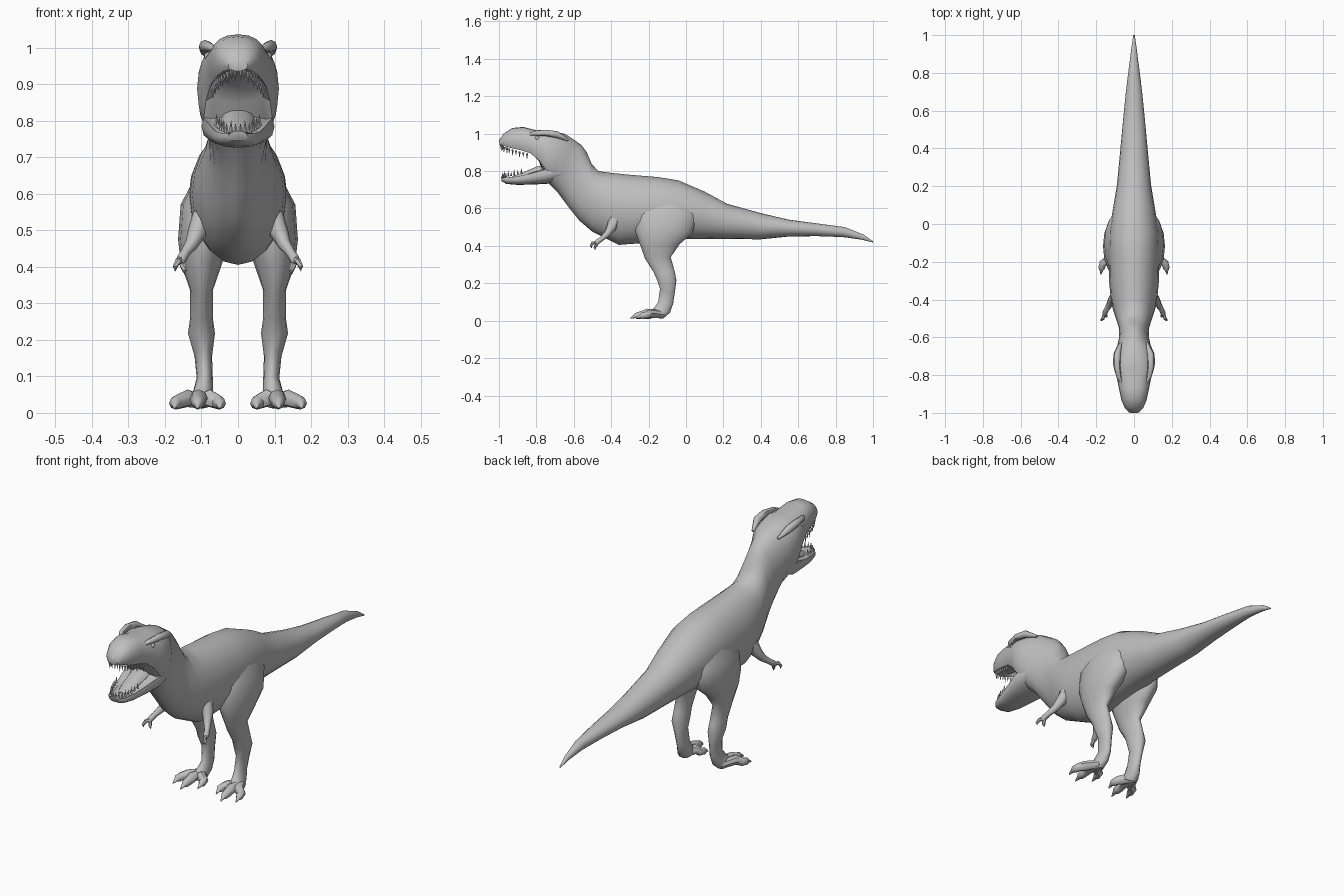
import bpy, bmesh, math
from mathutils import Vector

grey = bpy.data.materials.new("grey_skin")
grey.diffuse_color = (0.52, 0.52, 0.52, 1)


def finish(name, bm, angle=45):
    bmesh.ops.recalc_face_normals(bm, faces=bm.faces)
    me = bpy.data.meshes.new(name)
    bm.to_mesh(me)
    bm.free()
    me.materials.append(grey)
    for p in me.polygons:
        p.use_smooth = True
    me.set_sharp_from_angle(angle=math.radians(angle))
    ob = bpy.data.objects.new(name, me)
    bpy.context.collection.objects.link(ob)
    return ob


def skin(name, rings, angle=45):
    """Join rings of points into a capped tube."""
    bm = bmesh.new()
    vr = [[bm.verts.new(p) for p in r] for r in rings]
    n = len(vr[0])
    for a, b in zip(vr, vr[1:]):
        for i in range(n):
            j = (i + 1) % n
            bm.faces.new((a[i], a[j], b[j], b[i]))
    bm.faces.new(vr[0])
    bm.faces.new(vr[-1][::-1])
    return finish(name, bm, angle)


def loft(name, sections, n=16, cx_sign=1, angle=45):
    """Sections: first y,z / second y,z / half width, centre x, squareness, hollow.
    Hollow > 0 dents the second side, < 0 dents the first side."""
    rings = []
    for s in sections:
        y1, z1, y2, z2, w = s[:5]
        cx, p, hollow = (list(s[5:]) + [0, 1, 0][len(s) - 5:])
        mid = Vector((cx * cx_sign, (y1 + y2) / 2, (z1 + z2) / 2))
        up = Vector((0, (y1 - y2) / 2, (z1 - z2) / 2))
        ring = []
        for i in range(n):
            t = 2 * math.pi * i / n
            c, q = math.cos(t), math.sin(t)
            x = math.copysign(abs(c) ** p, c)
            h = math.copysign(abs(q) ** p, q)
            if hollow * q < 0 and abs(c) < 0.75:
                h += hollow
            ring.append(mid + up * h + Vector((x * w, 0, 0)))
        rings.append(ring)
    return skin(name, rings, angle)


def tube(name, pts, n=8, side=1):
    """Points: x, y, z, radius."""
    P = [Vector((x * side, y, z)) for x, y, z, r in pts]
    rings = []
    for i, c in enumerate(P):
        d = (P[min(i + 1, len(P) - 1)] - P[max(i - 1, 0)]).normalized()
        q = d.to_track_quat('Z', 'Y')
        r = pts[i][3]
        rings.append([c + q @ Vector((r * math.cos(a), r * math.sin(a), 0))
                      for a in (2 * math.pi * k / n for k in range(n))])
    return skin(name, rings)


# tail, trunk, neck, skull and upper jaw in one sweep
tail_to_neck = [
    (1.0, .425, 1.0, .418, .004), (.95, .46, .94, .433, .012),
    (.85, .50, .84, .447, .025), (.7, .52, .7, .452, .043),
    (.55, .54, .55, .45, .058), (.4, .575, .4, .435, .072),
    (.22, .625, .2, .437, .09), (.1, .69, .08, .438, .11),
    (-.04, .75, -.03, .435, .13), (-.15, .768, -.15, .42, .135),
    (-.3, .78, -.3, .41, .132), (-.4, .79, -.36, .405, .125),
    (-.47, .80, -.43, .44, .112), (-.505, .84, -.5, .475, .095),
    (-.53, .90, -.57, .535, .08), (-.56, .94, -.63, .61, .078),
    (-.61, .975, -.69, .69, .09)]
skull = [
    (-.65, 1.0, -.725, .725, .108, 0, .9), (-.72, 1.015, -.755, .76, .112, 0, .85),
    (-.755, 1.02, -.79, .82, .104, 0, .8, .3), (-.80, 1.018, -.84, .87, .09, 0, .8, .4),
    (-.87, 1.036, -.89, .885, .078, 0, .85, .5), (-.93, 1.03, -.94, .90, .066, 0, .85, .5),
    (-.975, 1.0, -.975, .92, .048, 0, .9, .4), (-1.0, .965, -.995, .935, .027)]
loft("body", tail_to_neck + skull, 20)

# lower jaw with a trough, and tongue
loft("lower_jaw", [
    (-.67, .84, -.67, .75, .09), (-.76, .835, -.74, .732, .1, 0, .8, -.3),
    (-.83, .81, -.82, .728, .083, 0, .8, -.6), (-.90, .788, -.90, .726, .066, 0, .8, -.6),
    (-.96, .778, -.96, .731, .048, 0, .85, -.5), (-.99, .772, -.985, .745, .025)], 16)
loft("tongue", [
    (-.72, .84, -.72, .78, .05), (-.80, .825, -.80, .775, .045),
    (-.88, .79, -.88, .755, .036), (-.93, .772, -.93, .75, .018)], 10)


# teeth along both jaws
def teeth(name, path, length, count):
    bm = bmesh.new()
    P = [Vector(p) for p in path]
    for k in range(count):
        t = k / (count - 1) * (len(P) - 1)
        i = min(int(t), len(P) - 2)
        c = P[i].lerp(P[i + 1], t - i)
        for s in (-1, 1):
            base = [bm.verts.new((c.x * s + .006 * math.cos(a), c.y + .006 * math.sin(a), c.z))
                    for a in (0, 1.57, 3.14, 4.71)]
            tip = bm.verts.new((c.x * s * .97, c.y, c.z + length * (1 - .25 * (k % 2))))
            for j in range(4):
                bm.faces.new((base[j], base[(j + 1) % 4], tip))
            bm.faces.new(base[::-1])
    finish(name, bm, 30)


teeth("upper_teeth", [(.07, -.85, .895), (.062, -.90, .907), (.05, -.945, .92),
                      (.033, -.975, .932), (.008, -.988, .942)], -.035, 11)
teeth("lower_teeth", [(.06, -.88, .785), (.05, -.925, .775), (.036, -.96, .768),
                      (.007, -.98, .768)], .034, 8)

for side, tag in ((1, "left"), (-1, "right")):
    # brow ridge and eye
    tube("brow_" + tag, [(.06, -.85, .992, .005), (.08, -.81, 1.002, .013),
                         (.09, -.75, 1.004, .017), (.088, -.69, .995, .018),
                         (.07, -.63, .965, .006)], 8, side)
    bm = bmesh.new()
    bmesh.ops.create_uvsphere(bm, u_segments=10, v_segments=6, radius=.013)
    bmesh.ops.translate(bm, verts=bm.verts, vec=(.08 * side, -.795, .975))
    finish("eye_" + tag, bm)

    # leg from hip to ankle
    loft("leg_" + tag, [
        (-.19, .67, 0, .65, .04, .07), (-.27, .57, .06, .57, .072, .085),
        (-.275, .48, .04, .47, .07, .094), (-.25, .41, -.03, .41, .057, .1),
        (-.22, .33, -.08, .34, .031, .1), (-.175, .26, -.058, .26, .031, .1),
        (-.157, .22, -.05, .215, .037, .1), (-.14, .17, -.06, .14, .024, .095),
        (-.15, .10, -.068, .09, .022, .091), (-.172, .068, -.085, .042, .028, .096),
        (-.20, .045, -.12, .012, .033, .102)], 14, side)

    # three clawed toes
    for i, (x, y) in enumerate(((.05, -.235), (.11, -.285), (.172, -.255))):
        m = (x + .105) / 2
        tube(f"toe_{i + 1}_{tag}", [
            (.105, -.12, .032, .02), (m, (y - .13) / 2, .04, .024),
            (x * .8 + m * .2, y + .045, .03, .02), (x, y + .02, .026, .017),
            (x, y + .012, .024, .011), (x * 1.02, y - .012, .012, .002)], 8, side)

    # small arm with two clawed fingers
    tube("arm_" + tag, [
        (.095, -.385, .54, .03), (.112, -.40, .495, .026), (.128, -.425, .46, .018),
        (.145, -.452, .437, .013), (.155, -.475, .42, .014), (.158, -.487, .41, .008)], 8, side)
    for i, (x, y, z) in enumerate(((.146, -.488, .378), (.172, -.508, .388))):
        tube(f"finger_{i + 1}_{tag}", [
            (.155, -.472, .422, .008), ((x + .157) / 2, y + .008, z + .027, .009),
            (x, y, z + .012, .007), (x, y + .004, z, .0015)], 6, side)
